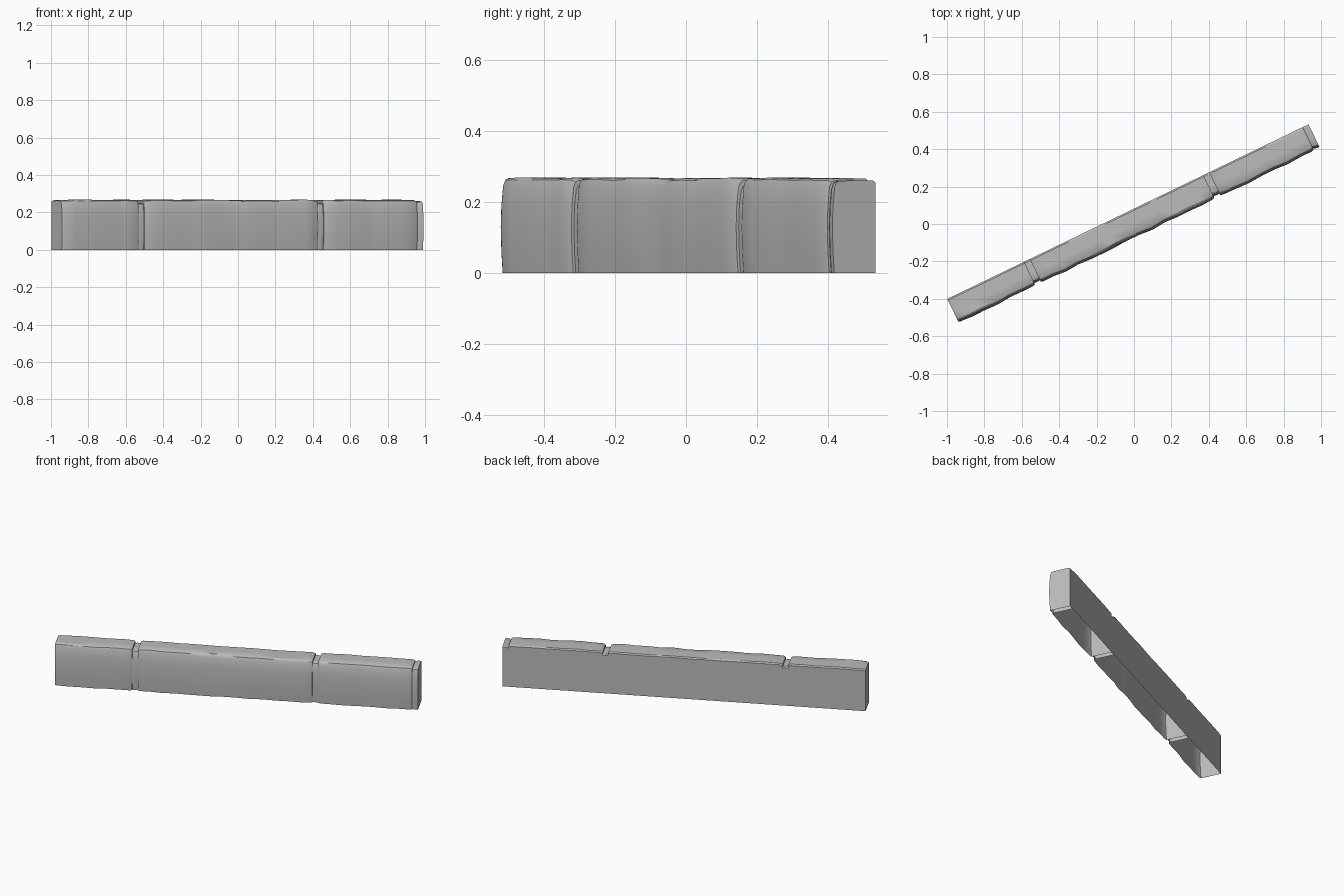
import bpy, bmesh, math, random

if "Cube" in bpy.data.objects:
    bpy.data.objects.remove(bpy.data.objects["Cube"], do_unlink=True)

random.seed(4)
ANGLE = math.radians(25.8)

stone = bpy.data.materials.new("grey stone")
stone.use_nodes = True
GREY = (0.5, 0.5, 0.5, 1)
stone.diffuse_color = GREY
stone.node_tree.nodes["Principled BSDF"].inputs["Base Color"].default_value = GREY

# Cross-section (depth towards the front, height), open underneath
SECTION = [(-0.074, 0), (-0.074, 0.262), (-0.066, 0.268), (0.0, 0.269), (0.044, 0.268),
           (0.053, 0.263), (0.059, 0.248), (0.064, 0.19), (0.066, 0.13), (0.064, 0.06), (0.060, 0)]


def loft(name, stations, caps=(True, True)):
    """Stations are (position, front inset, top inset, chip depth)."""
    bm = bmesh.new()
    rings = []
    for u, front, top, chip in stations:
        ring = []
        for i, (v, z) in enumerate(SECTION):
            if i >= 4:
                v -= front
            if 1 <= i <= 6:
                z -= top + random.uniform(0, 0.002)
            if 5 <= i <= 8:
                v -= chip
            x = u * math.cos(ANGLE) + v * math.sin(ANGLE)
            y = u * math.sin(ANGLE) - v * math.cos(ANGLE)
            ring.append(bm.verts.new((x, y, z)))
        rings.append(ring)
    for a, b in zip(rings, rings[1:]):
        for i in range(len(SECTION) - 1):
            bm.faces.new((a[i], a[i + 1], b[i + 1], b[i]))
    if caps[0]:
        bm.faces.new(rings[0])
    if caps[1]:
        bm.faces.new(rings[-1][::-1])
    bmesh.ops.recalc_face_normals(bm, faces=bm.faces)
    # Keep the open shell facing outwards: the back wall must point to +y
    bm.normal_update()
    if bm.faces[0].normal.y < 0:
        bmesh.ops.reverse_faces(bm, faces=bm.faces)
    mesh = bpy.data.meshes.new(name)
    bm.to_mesh(mesh)
    bm.free()
    mesh.materials.append(stone)
    obj = bpy.data.objects.new(name, mesh)
    bpy.context.collection.objects.link(obj)
    bpy.ops.object.select_all(action="DESELECT")
    obj.select_set(True)
    bpy.context.view_layer.objects.active = obj
    bpy.ops.object.shade_smooth_by_angle(angle=math.radians(30))


def stone_block(name, start, end, chip_at=None):
    """Worn kerb stone with softened ends and an uneven front."""
    stations = [(start, 0.006, 0.006, 0), (start + 0.012, 0.001, 0.001, 0)]
    count = round((end - start) / 0.075)
    for i in range(1, count):
        u = start + (end - start) * i / count
        chip = 0.006 if chip_at is not None and abs(u - chip_at) < 0.04 else 0
        stations.append((u, random.uniform(-0.005, 0.003), random.uniform(-0.001, 0.002), chip))
    stations += [(end - 0.012, 0.001, 0.001, 0), (end, 0.006, 0.006, 0)]
    loft(name, stations)


stone_block("left_end_stone", -1.073, -0.617)
stone_block("middle_stone", -0.583, 0.448, chip_at=-0.12)
stone_block("right_end_stone", 0.482, 1.037)

# Recessed mortar joints, the last one closing the end
for label, a, b in (("first", -0.617, -0.583), ("second", 0.448, 0.482)):
    mid = (a + b) / 2
    loft(label + "_mortar_joint", [(a, 0.014, 0.018, 0), (mid, 0.012, 0.016, 0), (b, 0.014, 0.018, 0)],
         caps=(False, False))
loft("end_mortar_joint", [(1.037, 0.012, 0.014, 0), (1.05, 0.007, 0.008, 0), (1.072, 0.005, 0.007, 0)],
     caps=(False, True))
